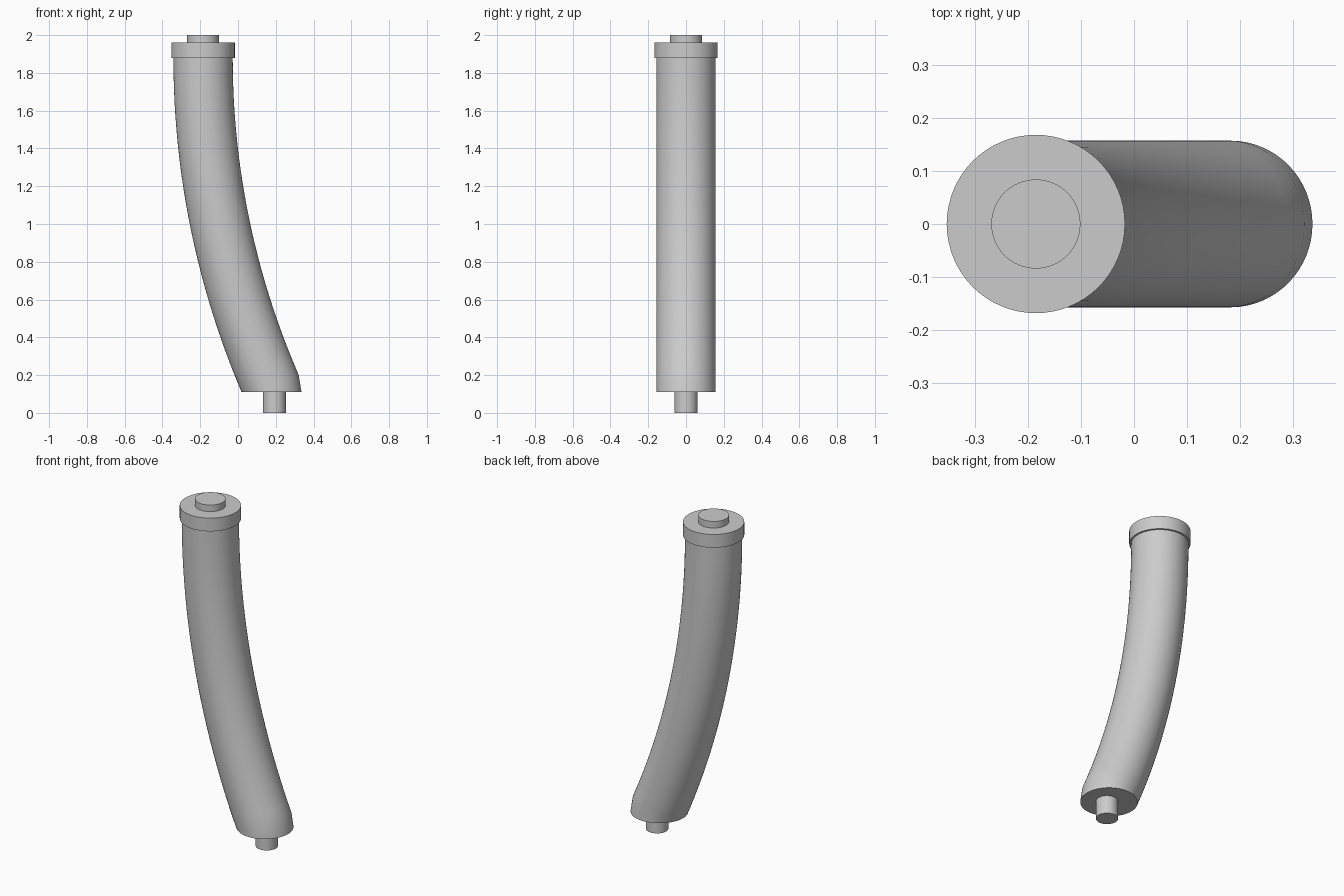
import bpy, bmesh, math
from mathutils import Vector

cube = bpy.data.objects.get("Cube")
if cube:
    bpy.data.objects.remove(cube, do_unlink=True)

SIDES = 64
TOP_X, PIN_X = -0.185, 0.193
FLOOR, TUBE_TOP = 0.11, 1.88

grey = bpy.data.materials.new("plain_grey")
grey.use_nodes = True
colour = (0.6, 0.6, 0.6, 1)
grey.diffuse_color = colour
grey.node_tree.nodes["Principled BSDF"].inputs["Base Color"].default_value = colour


def finish(name, bm):
    bmesh.ops.recalc_face_normals(bm, faces=bm.faces)
    mesh = bpy.data.meshes.new(name)
    bm.to_mesh(mesh)
    bm.free()
    mesh.materials.append(grey)
    mesh.shade_smooth()
    mesh.set_sharp_from_angle(angle=math.radians(30))
    obj = bpy.data.objects.new(name, mesh)
    bpy.context.collection.objects.link(obj)


def disc(name, x, radius, z0, z1):
    bm = bmesh.new()
    bmesh.ops.create_cone(bm, cap_ends=True, segments=SIDES, radius1=radius,
                          radius2=radius, depth=z1 - z0)
    bmesh.ops.translate(bm, verts=bm.verts, vec=(x, 0, (z0 + z1) / 2))
    finish(name, bm)


def curved_tube(name, radius, bend, sweep, steps=24):
    bm = bmesh.new()

    def ring(t, shift=Vector()):
        centre = Vector((TOP_X + bend * (1 - math.cos(t)), 0,
                         TUBE_TOP - bend * math.sin(t))) + shift
        across = Vector((math.cos(t), 0, math.sin(t)))
        verts = []
        for i in range(SIDES):
            a = math.tau * i / SIDES
            verts.append(bm.verts.new(centre + radius * (
                across * math.cos(a) + Vector((0, math.sin(a), 0)))))
        return verts

    # Rings along the arc, then one nearly straight down for the foot
    rings = [ring(sweep * i / steps) for i in range(steps + 1)]
    rings.append(ring(sweep, Vector((0.02, 0, -0.12))))
    for a, b in zip(rings, rings[1:]):
        for i in range(SIDES):
            j = (i + 1) % SIDES
            bm.faces.new((a[i], a[j], b[j], b[i]))
    bm.faces.new(rings[0])

    # Flat cut across the foot
    geom = bm.verts[:] + bm.edges[:] + bm.faces[:]
    cut = bmesh.ops.bisect_plane(bm, geom=geom, dist=1e-5, plane_co=(0, 0, FLOOR),
                                 plane_no=(0, 0, -1), clear_outer=True)
    edges = [e for e in cut["geom_cut"] if isinstance(e, bmesh.types.BMEdge)]
    bmesh.ops.contextual_create(bm, geom=edges)
    finish(name, bm)


curved_tube("curved_tube", 0.157, 4.365, math.radians(23.5))
disc("top_collar", TOP_X, 0.168, TUBE_TOP, 1.96)
disc("top_stud", TOP_X, 0.084, 1.96, 2.0)
disc("bottom_pin", PIN_X, 0.061, 0, FLOOR)
